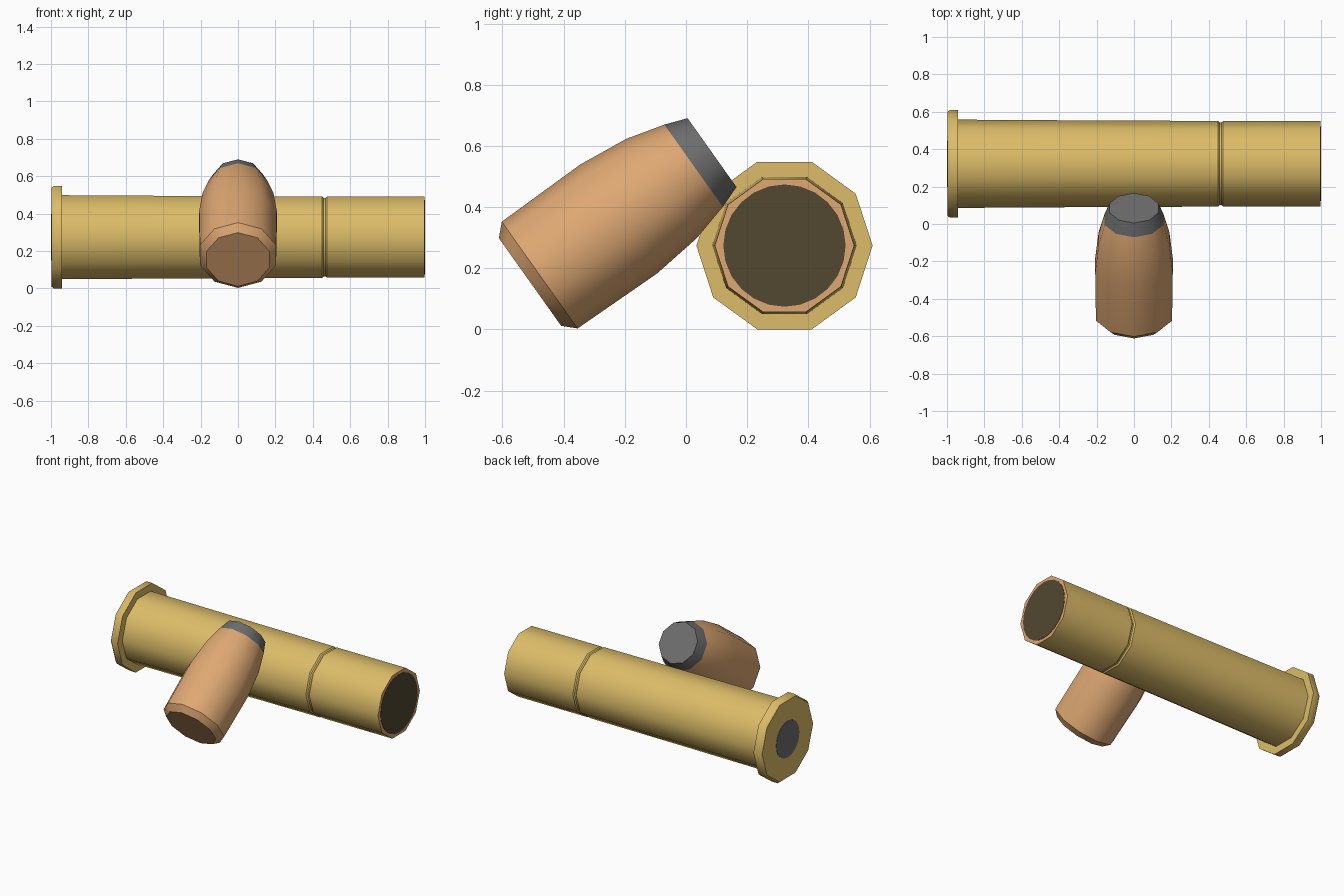
import bpy, bmesh, math
from mathutils import Matrix, Vector

if "Cube" in bpy.data.objects:
    bpy.data.objects.remove(bpy.data.objects["Cube"])


def material(name, rgb):
    m = bpy.data.materials.new(name)
    lin = [((c / 255 + 0.055) / 1.055) ** 2.4 for c in rgb]
    m.diffuse_color = (*lin, 1)
    m.use_nodes = True
    m.node_tree.nodes["Principled BSDF"].inputs["Base Color"].default_value = m.diffuse_color
    return m


BRASS = material("brass", (220, 188, 104))
COPPER = material("copper", (222, 168, 115))
LEAD = material("lead grey", (110, 110, 111))
DARK = material("dark bore", (82, 71, 48))


def frame(origin, axis, side):
    """Matrix taking local z to axis and local x to side."""
    z, x = Vector(axis).normalized(), Vector(side).normalized()
    y = z.cross(x)
    return Matrix.Translation(origin) @ Matrix((x, y, z)).transposed().to_4x4()


def lathe(name, profile, matrix, mats, band_mat=None, end_mat=0, sides=10):
    """Closed turned solid from (distance along axis, radius) points."""
    bm = bmesh.new()
    rings = [[bm.verts.new((r * math.cos(math.tau * i / sides),
                            r * math.sin(math.tau * i / sides), t))
              for i in range(sides)] for t, r in profile]
    for k in range(len(rings) - 1):
        a, b = rings[k], rings[k + 1]
        for i in range(sides):
            j = (i + 1) % sides
            f = bm.faces.new((a[i], a[j], b[j], b[i]))
            f.material_index = band_mat(k) if band_mat else 0
    bm.faces.new(rings[0][::-1])
    bm.faces.new(rings[-1]).material_index = end_mat
    bm.transform(matrix)
    bmesh.ops.recalc_face_normals(bm, faces=bm.faces)
    me = bpy.data.meshes.new(name)
    bm.to_mesh(me)
    bm.free()
    for m in mats:
        me.materials.append(m)
    ob = bpy.data.objects.new(name, me)
    bpy.context.collection.objects.link(ob)
    bpy.ops.object.select_all(action='DESELECT')
    ob.select_set(True)
    bpy.context.view_layer.objects.active = ob
    bpy.ops.object.shade_smooth_by_angle(angle=math.radians(39))
    return ob


# Casing lies along x: rim, tapered body, crimp groove, mouth
case = frame((0, 0.322, 0.274), (1, 0, 0), (0, 1, 0))
lathe("casing", [(-0.998, 0.277), (-0.985, 0.288), (-0.94, 0.288), (-0.94, 0.236),
                 (-0.30, 0.232), (0.45, 0.229), (0.458, 0.221), (0.468, 0.221),
                 (0.476, 0.228), (0.998, 0.228)],
      case, [BRASS, COPPER], end_mat=1)

# Dark bore and primer as thin plates on the two ends
lathe("bore_opening", [(0.996, 0.2), (1.0, 0.2)], case, [DARK], sides=24)
lathe("primer", [(-1.0, 0.125), (-0.996, 0.125)], case, [LEAD], sides=24)

# Bullet leans on the casing: copper jacket, exposed lead nose
lean = frame((0, -0.51, 0.155), (0, 0.815, 0.579), (0, -0.579, 0.815))
lathe("bullet", [(0, 0.176), (0.039, 0.214), (0.355, 0.218), (0.528, 0.199),
                 (0.656, 0.165), (0.73, 0.138)],
      lean, [COPPER, LEAD], band_mat=lambda k: int(k == 4), end_mat=1)
